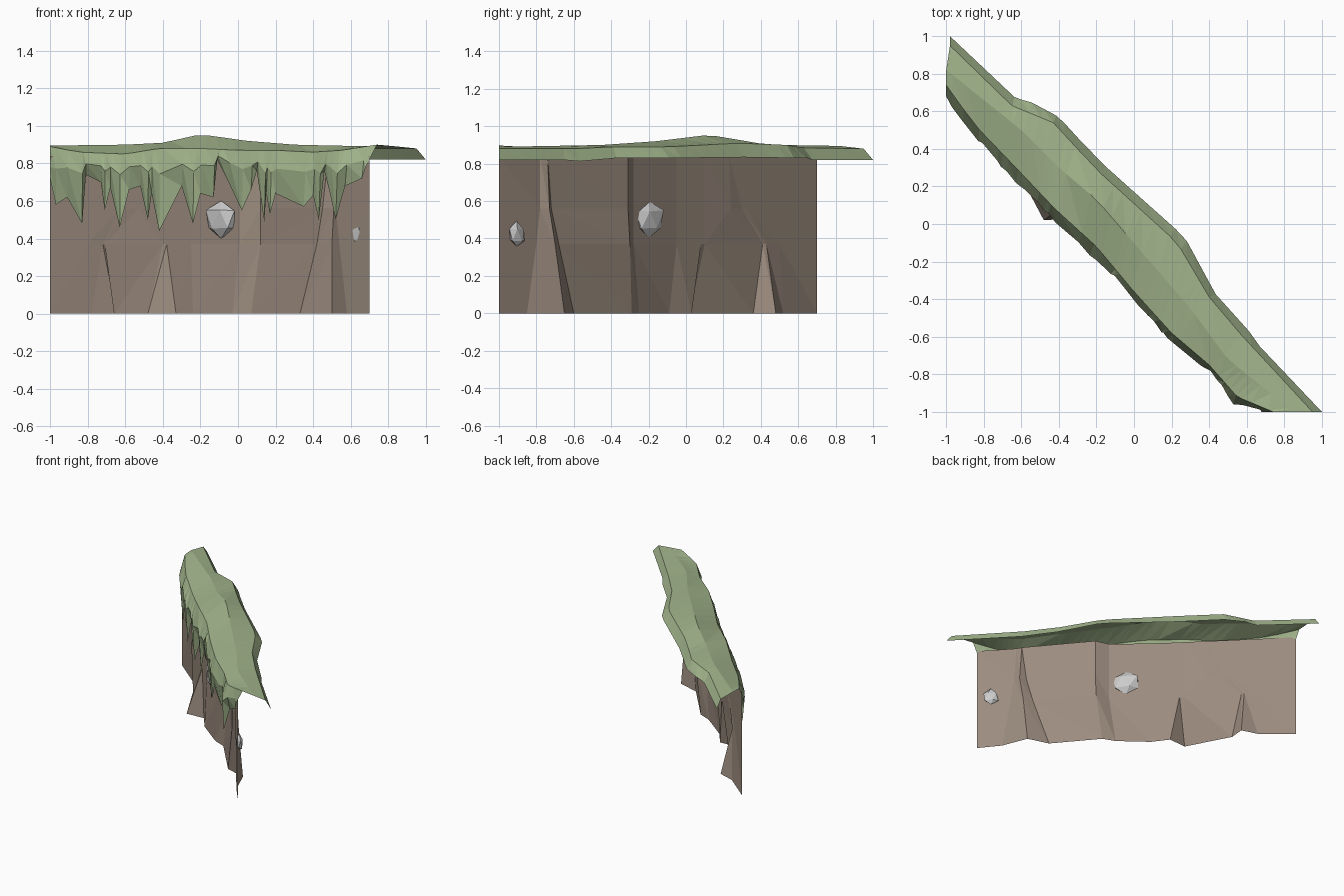
import bpy, random, math
from mathutils import Vector

if "Cube" in bpy.data.objects:
    bpy.data.objects.remove(bpy.data.objects["Cube"])


def material(name, rgb):
    m = bpy.data.materials.new(name)
    m.diffuse_color = (*rgb, 1)
    m.use_nodes = True
    m.node_tree.nodes["Principled BSDF"].inputs["Base Color"].default_value = m.diffuse_color
    return m


def make_object(name, verts, faces, mat):
    me = bpy.data.meshes.new(name)
    me.from_pydata(verts, [], faces)
    me.validate()
    me.materials.append(mat)
    ob = bpy.data.objects.new(name, me)
    bpy.context.collection.objects.link(ob)
    return ob


def loft(name, rows, mat):
    """Join equal-length rows of points into one open sheet."""
    n = len(rows[0])
    verts = [p for r in rows for p in r]
    faces = []
    for j in range(len(rows) - 1):
        for i in range(n - 1):
            a, b, c, d = j*n + i, j*n + i + 1, (j+1)*n + i + 1, (j+1)*n + i
            faces += [(a, b, c), (a, c, d)]
    return make_object(name, verts, faces, mat)


def along(path, t):
    """Point on a polyline, t running 0..1 over its x range."""
    x = path[0][0] + t * (path[-1][0] - path[0][0])
    for p, q in zip(path, path[1:]):
        if x <= q[0] + 1e-9:
            return Vector(p).lerp(Vector(q), (x - p[0]) / (q[0] - p[0]))
    return Vector(path[-1])


rock_brown = material("earth", (0.33, 0.26, 0.21))
grass_green = material("grass", (0.36, 0.46, 0.26))
stone_grey = material("stone", (0.55, 0.53, 0.53))

# Cliff wall: open sheet through four plan profiles, foot to top
foot = [(-1, .7), (-.78, .52), (-.65, .48), (-.66, .36), (-.48, .02), (-.33, .03), (-.24, -.09),
        (-.03, -.25), (.07, -.29), (.33, -.6), (.5, -.65), (.58, -.85), (.7, -1)]
middle = [(-1, .7), (-.8, .5), (-.72, .43), (-.71, .41), (-.4, .1), (-.38, .08), (-.25, -.05),
          (.01, -.28), (.12, -.3), (.42, -.68), (.5, -.7), (.54, -.8), (.7, -1)]
shoulder = [(-1, .7), (-.8, .5), (-.63, .33), (-.6, .3), (-.53, .24), (-.4, .1), (-.25, -.05),
            (.01, -.28), (.12, -.31), (.45, -.72), (.51, -.73), (.52, -.78), (.7, -1)]
top = [(-1, .7), (-.8, .5), (-.63, .33), (-.6, .3), (-.53, .23), (-.4, .1), (-.25, -.05),
       (.01, -.28), (.12, -.31), (.47, -.73), (.48, -.74), (.5, -.78), (.7, -1)]
loft("cliff_wall", [[(x, y, z) for x, y in row] for row, z in
                    ((foot, 0), (middle, .37), (shoulder, .56), (top, .84))], rock_brown)

# Grass cap: back lip, crest, ridge, front edge and hanging bulge
lip = [(-.98, 1, .82), (-.63, .67, .82), (-.55, .65, .83), (-.4, .57, .83), (-.2, .35, .835),
       (.27, -.07, .83), (.46, -.42, .83), (.6, -.55, .81), (.64, -.62, .82), (1, -1, .82)]
crest = [(-.98, .95, .88), (-.65, .63, .885), (-.43, .54, .9), (-.2, .29, .91),
         (.23, -.1, .89), (.43, -.44, .89), (.58, -.6, .88), (.95, -1, .88)]
ridge = [(-1, .82, .895), (-.6, .5, .9), (-.4, .3, .91), (-.2, .13, .955), (.05, -.16, .92),
         (.3, -.45, .9), (.5, -.72, .895), (.85, -1, .89)]
front = [(-1, .74, .89), (-.85, .53, .86), (-.6, .27, .85), (-.42, .08, .88), (-.2, -.12, .88),
         (0, -.36, .87), (.2, -.58, .87), (.4, -.75, .86), (.55, -.92, .87), (.74, -1, .9)]
bulge = [(-1, .68, .78), (-.95, .59, .78), (-.7, .3, .77), (-.42, .02, .78), (-.1, -.29, .79),
         (.11, -.53, .78), (.27, -.7, .76), (.42, -.79, .77), (.52, -.95, .77), (.69, -1, .8)]

# Ragged hem of the hanging turf, x and height
hem = [(-1, .72), (-.97, .58), (-.91, .62), (-.83, .48), (-.81, .74), (-.73, .7), (-.71, .55),
       (-.68, .67), (-.63, .46), (-.58, .66), (-.52, .68), (-.48, .5), (-.46, .64), (-.42, .44),
       (-.3, .68), (-.24, .48), (-.2, .64), (-.13, .62), (-.11, .82), (-.05, .7), (.02, .55),
       (.07, .66), (.1, .76), (.14, .49), (.15, .64), (.17, .53), (.2, .64), (.35, .57),
       (.4, .63), (.43, .5), (.46, .76), (.49, .64), (.52, .5), (.57, .68), (.66, .72), (.68, .78)]
sheet = [[] for _ in range(6)]
for i, (x, z) in enumerate(hem):
    t = (x + 1) / 1.68
    for row, path in zip(sheet, (lip, crest, ridge, front, bulge)):
        row.append(along(path, t))
    tip = (.62 - z) * .1                      # tufts swell, gaps draw back
    inner = 0 < i < len(hem) - 1
    b = sheet[4][-1]
    if inner:
        b.y = max(-1, b.y - tip * .6)
        b.z = max(z + .02, b.z - tip * 2)
    wall_y = along(top, (x + 1) / 1.7).y
    y = max(-1, min(b.y + .04 - tip * .6, wall_y - .015))
    sheet[5].append(Vector((x, y if inner else b.y, z)))
loft("grass_cap", sheet, grass_green)

# Loose stones stuck flat in the wall
random.seed(4)
for name, centre, size in (("large_stone", (-.09, -.2, .5), (.115, .05, .11)),
                           ("small_stone", (.645, -.905, .42), (.06, .025, .07))):
    bpy.ops.mesh.primitive_ico_sphere_add(subdivisions=1, radius=1, location=centre,
                                          rotation=(0, 0, -math.pi / 4))
    ob = bpy.context.object
    ob.name = name
    for v in ob.data.vertices:
        v.co *= random.uniform(.85, 1.1)
    ob.scale = size
    ob.data.materials.append(stone_grey)
